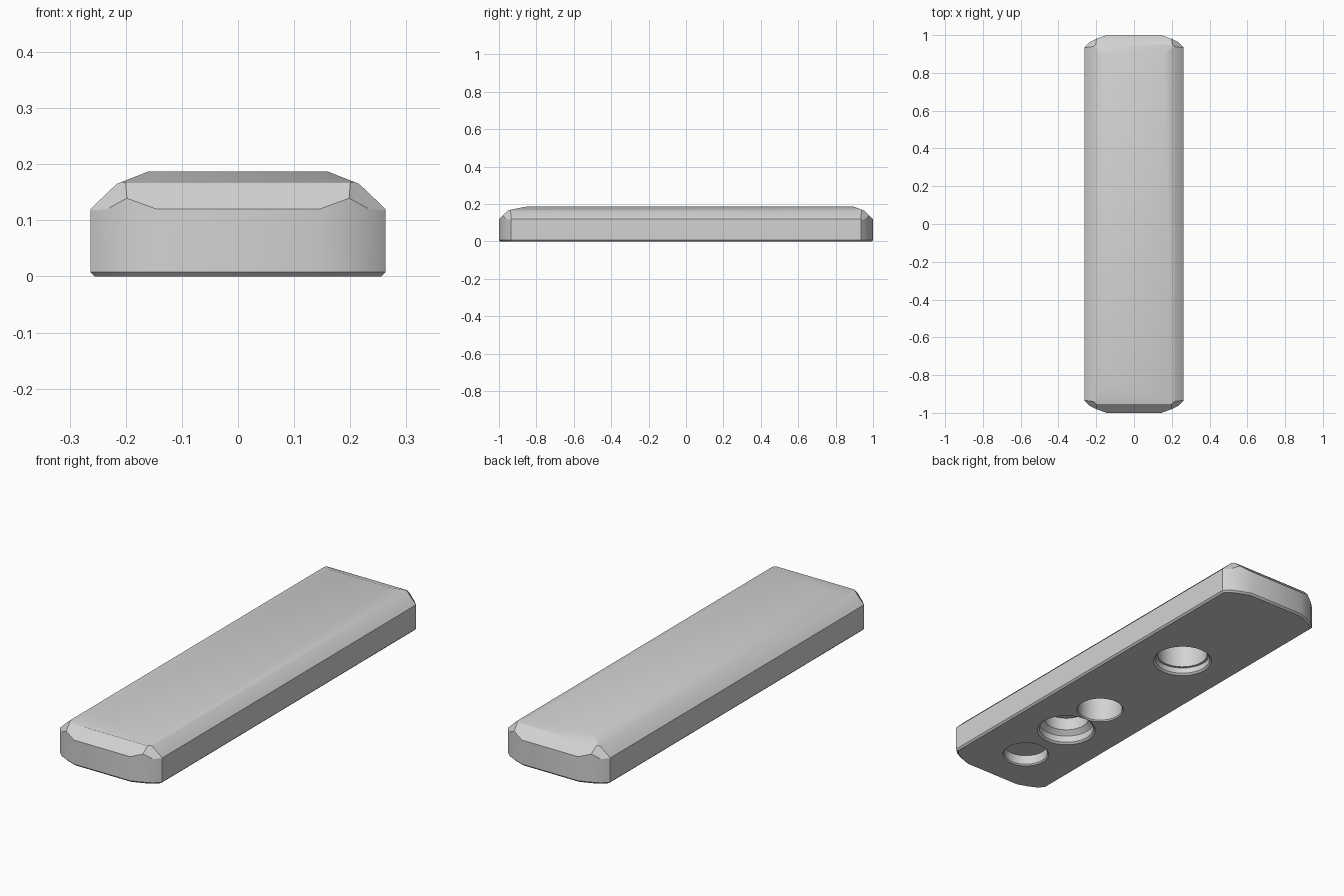
import bpy, bmesh, math
from mathutils import Vector

if "Cube" in bpy.data.objects:
    bpy.data.objects.remove(bpy.data.objects["Cube"])

grey = bpy.data.materials.new("plain grey")
grey.use_nodes = True
colour = (0.65, 0.65, 0.65, 1)
grey.diffuse_color = colour
grey.node_tree.nodes["Principled BSDF"].inputs["Base Color"].default_value = colour


def add_object(name, bm):
    bmesh.ops.recalc_face_normals(bm, faces=bm.faces)
    mesh = bpy.data.meshes.new(name)
    bm.to_mesh(mesh)
    bm.free()
    mesh.materials.append(grey)
    obj = bpy.data.objects.new(name, mesh)
    bpy.context.collection.objects.link(obj)
    return obj


def slice_off(bm, point, normal):
    """Cut away everything beyond a plane and cap the cut."""
    bmesh.ops.bisect_plane(bm, geom=bm.verts[:] + bm.edges[:] + bm.faces[:],
                           dist=1e-6, plane_co=point, plane_no=normal, clear_outer=True)
    rim = [e for e in bm.edges if e.is_boundary]
    if rim:
        bmesh.ops.holes_fill(bm, edges=rim, sides=0)


# Bar: a block trimmed by walls, chamfers and corner facets
HALF_X, LIP, SHOULDER, TOP = 0.263, 0.008, 0.12, 0.187
bm = bmesh.new()
bmesh.ops.create_cube(bm, size=1)
for v in bm.verts:
    v.co = Vector((v.co.x * 2 * HALF_X, v.co.y * 2, (v.co.z + 0.5) * TOP))

# Rounded plan corners
corner = [(HALF_X, 0.935), (0.235, 0.962), (0.197, 0.981), (0.145, 1)]
walls = []
for (xa, ya), (xb, yb) in zip(corner, corner[1:]):
    normal = Vector((yb - ya, xa - xb, 0)).normalized()
    for sx in (1, -1):
        for sy in (1, -1):
            walls.append((Vector((sx * xa, sy * ya, LIP)),
                          Vector((sx * normal.x, sy * normal.y, 0))))
for point, normal in walls:
    slice_off(bm, point, normal)

# Thin chamfer around the underside
for s in (1, -1):
    walls.append((Vector((s * HALF_X, 0, LIP)), Vector((s, 0, 0))))
    walls.append((Vector((0, s, LIP)), Vector((0, s, 0))))
for point, normal in walls:
    slice_off(bm, point, normal + Vector((0, 0, -1)))

# Two-step chamfers along the top sides and ends
side = [(HALF_X, SHOULDER), (0.216, 0.165), (0.16, TOP)]
front = [(1, SHOULDER), (0.953, 0.167), (0.85, TOP)]
back = [(1, SHOULDER), (0.953, 0.165), (0.895, TOP)]
for direction, profile in (((1, 0), side), ((-1, 0), side), ((0, -1), front), ((0, 1), back)):
    out = Vector((*direction, 0))
    for (ra, za), (rb, zb) in zip(profile, profile[1:]):
        slice_off(bm, out * ra + Vector((0, 0, za)),
                  out * (zb - za) + Vector((0, 0, ra - rb)))

# Corner facets
for sx in (1, -1):
    for sy in (1, -1):
        slice_off(bm, Vector((sx * 0.197, sy * 0.981, 0.14)), Vector((sx, sy, 0.92)))
bar = add_object("bar", bm)


# Sockets in the underside, each a turned profile of (radius, height)
def cut_socket(name, y, profile):
    bm = bmesh.new()
    start = (profile[0][0], -0.02)
    points = [(0, -0.02), start] + profile + [(0, profile[-1][1])]
    verts = [bm.verts.new((r, 0, z)) for r, z in points]
    edges = [bm.edges.new(pair) for pair in zip(verts, verts[1:])]
    bmesh.ops.spin(bm, geom=verts + edges, cent=(0, 0, 0), axis=(0, 0, 1),
                   angle=math.tau, steps=48, use_duplicate=False)
    bmesh.ops.remove_doubles(bm, verts=bm.verts, dist=1e-5)
    cutter = add_object(name, bm)
    cutter.location.y = y
    cutter.hide_render = True
    mod = bar.modifiers.new(name, 'BOOLEAN')
    mod.operation, mod.solver, mod.object = 'DIFFERENCE', 'EXACT', cutter
    bpy.context.view_layer.update()
    bpy.ops.object.modifier_apply(modifier=name)
    bpy.data.objects.remove(cutter)


bpy.ops.object.select_all(action='DESELECT')
bpy.context.view_layer.objects.active = bar
bar.select_set(True)
cut_socket("shallow_socket", -0.76, [(0.104, 0), (0.098, 0.006), (0.098, 0.05)])
cut_socket("stepped_socket", -0.475,
           [(0.131, 0), (0.122, 0.008), (0.122, 0.04), (0.1, 0.06), (0.1, 0.12)])
cut_socket("plain_socket", -0.238, [(0.105, 0), (0.1, 0.006), (0.1, 0.15)])
cut_socket("ledged_socket", 0.34,
           [(0.131, 0), (0.123, 0.008), (0.123, 0.035), (0.112, 0.035), (0.112, 0.15)])
bpy.ops.object.shade_smooth_by_angle(angle=math.radians(30))
